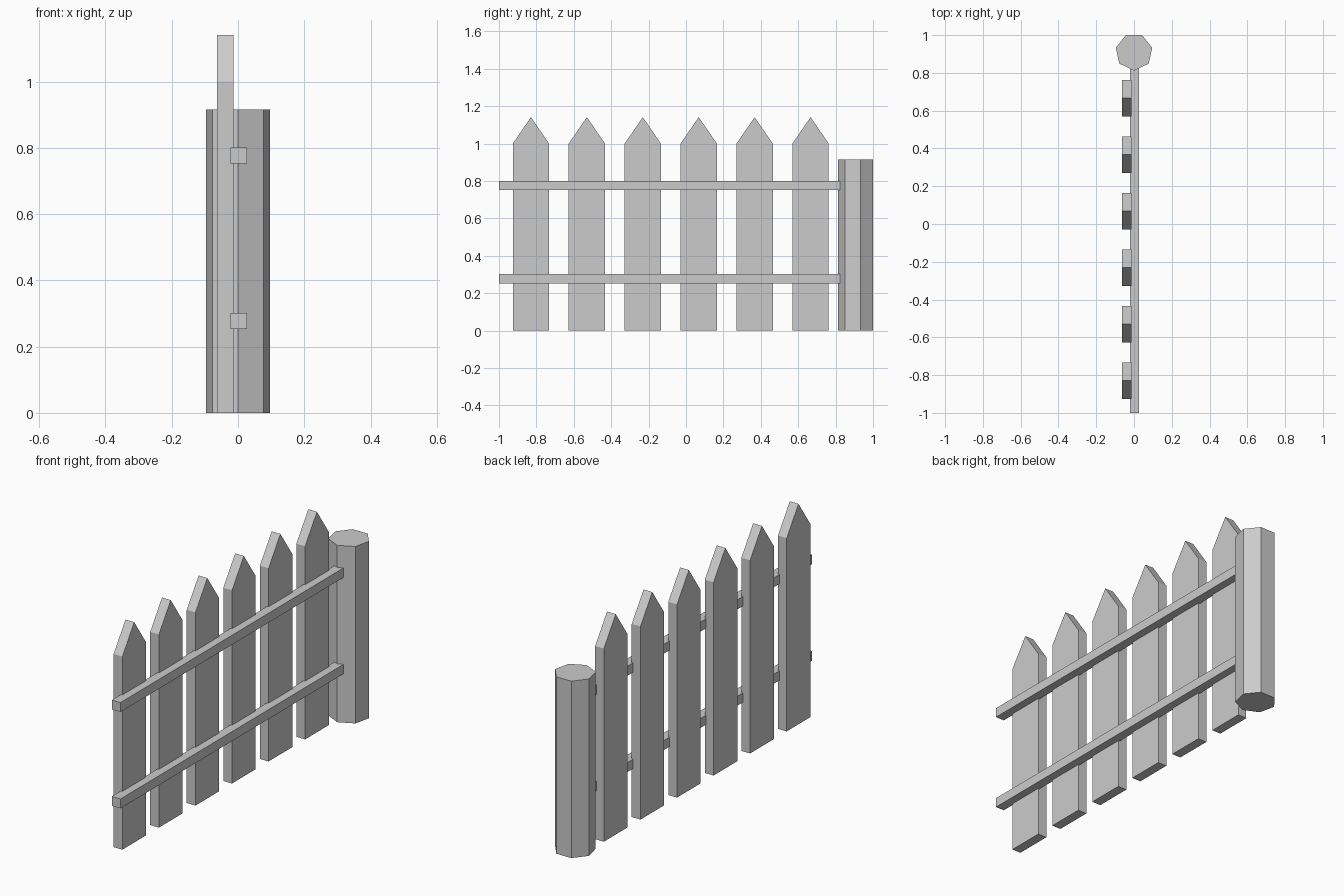
import bpy, bmesh
from math import pi, sin, cos

if "Cube" in bpy.data.objects:
    bpy.data.objects.remove(bpy.data.objects["Cube"])


def prism(name, outline, extrude):
    """Solid from a flat outline pushed along a vector."""
    bm = bmesh.new()
    face = bm.faces.new([bm.verts.new(p) for p in outline])
    top = bmesh.ops.extrude_face_region(bm, geom=[face], use_keep_orig=True)
    verts = [g for g in top["geom"] if isinstance(g, bmesh.types.BMVert)]
    bmesh.ops.translate(bm, verts=verts, vec=extrude)
    bmesh.ops.recalc_face_normals(bm, faces=bm.faces)
    mesh = bpy.data.meshes.new(name)
    bm.to_mesh(mesh)
    bm.free()
    obj = bpy.data.objects.new(name, mesh)
    bpy.context.collection.objects.link(obj)
    return obj


# Pointed pickets
HALF, SHOULDER, TIP = 0.097, 1.0, 1.141
for i in range(6):
    y = -0.829 + i * 0.299
    profile = [(y - HALF, 0), (y + HALF, 0), (y + HALF, SHOULDER),
               (y, TIP), (y - HALF, SHOULDER)]
    prism(f"picket_{i + 1}", [(-0.064, a, z) for a, z in profile], (0.05, 0, 0))

# Horizontal rails, running into the post
for name, z in (("lower_rail", 0.253), ("upper_rail", 0.752)):
    section = [(-0.022, z), (0.027, z), (0.027, z + 0.049), (-0.022, z + 0.049)]
    prism(name, [(x, -1, h) for x, h in section], (0, 1.823, 0))

# Seven-sided end post with one corner facing the pickets
R = 0.099
CY = 1 - R * cos(pi / 7)
ring = [(R * sin(k * 2 * pi / 7), CY - R * cos(k * 2 * pi / 7), 0) for k in range(7)]
prism("end_post", ring, (0, 0, 0.916))
